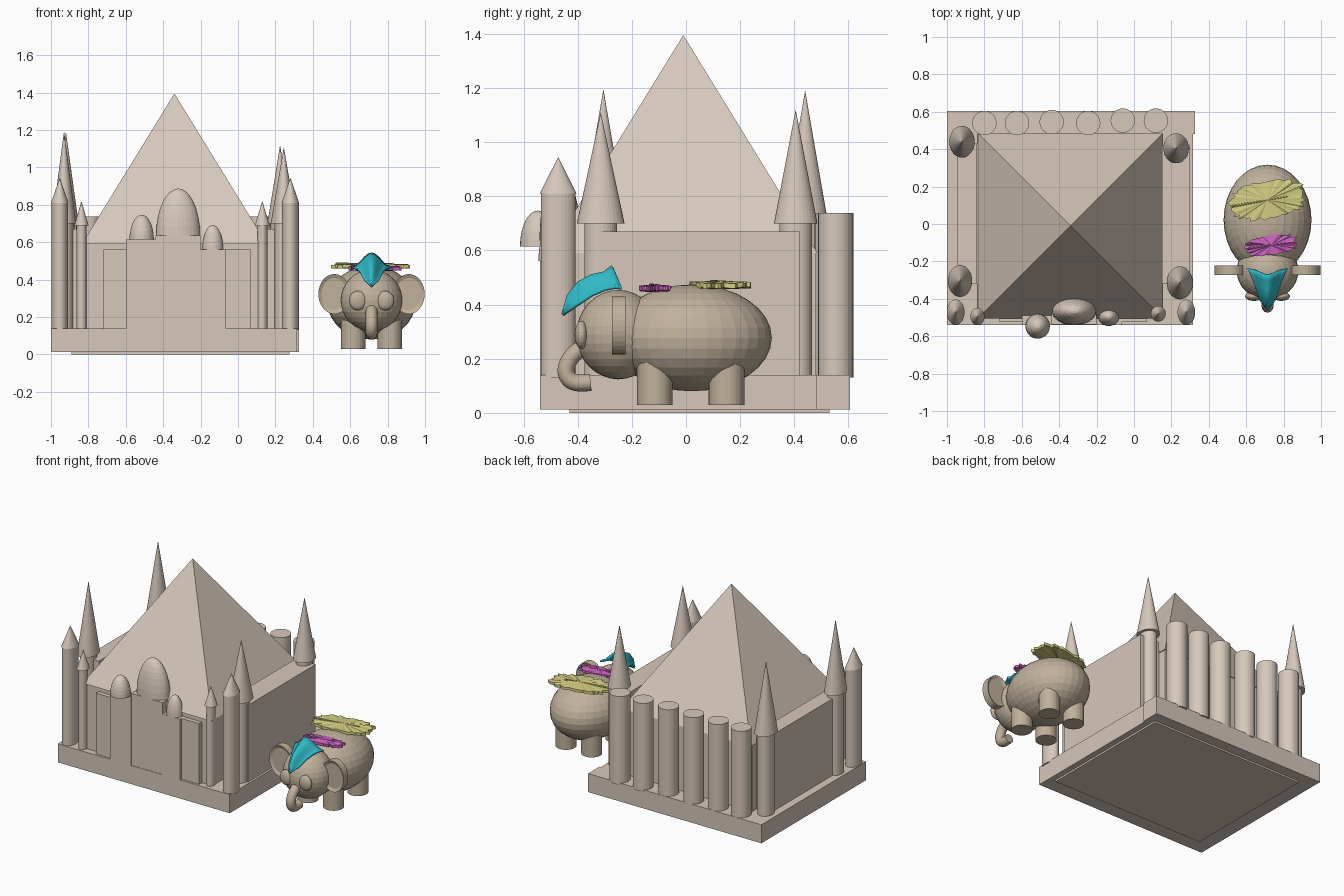
import bpy, bmesh, math, random
from mathutils import Vector, Matrix

if "Cube" in bpy.data.objects:
    bpy.data.objects.remove(bpy.data.objects["Cube"])

random.seed(4)


def mat(name, c):
    m = bpy.data.materials.new(name)
    m.diffuse_color = (*c, 1)
    m.use_nodes = True
    m.node_tree.nodes["Principled BSDF"].inputs["Base Color"].default_value = m.diffuse_color
    return m


STONE = mat("stone", (0.68, 0.58, 0.50))
HIDE = mat("hide", (0.53, 0.44, 0.33))
TEAL = mat("teal", (0.03, 0.50, 0.58))
PINK = mat("magenta", (0.62, 0.13, 0.54))
GOLD = mat("yellow", (0.66, 0.62, 0.22))


def finish(name, bm, m, smooth=False):
    bmesh.ops.recalc_face_normals(bm, faces=bm.faces)
    me = bpy.data.meshes.new(name)
    bm.to_mesh(me)
    bm.free()
    ob = bpy.data.objects.new(name, me)
    bpy.context.collection.objects.link(ob)
    me.materials.append(m)
    if smooth:
        for p in me.polygons:
            p.use_smooth = True
    return ob


def box(name, x0, x1, y0, y1, z0, z1, m=STONE):
    bm = bmesh.new()
    bmesh.ops.create_cube(bm, size=1)
    bmesh.ops.scale(bm, vec=(x1 - x0, y1 - y0, z1 - z0), verts=bm.verts)
    bmesh.ops.translate(bm, vec=((x0 + x1) / 2, (y0 + y1) / 2, (z0 + z1) / 2), verts=bm.verts)
    return finish(name, bm, m)


def cone(name, x, y, z0, z1, rx, ry, top=0.0, m=STONE, segs=32, turn=0):
    bm = bmesh.new()
    bmesh.ops.create_cone(bm, cap_ends=True, segments=segs, radius1=1, radius2=top, depth=z1 - z0)
    bmesh.ops.rotate(bm, matrix=Matrix.Rotation(turn, 3, 'Z'), verts=bm.verts)
    bmesh.ops.remove_doubles(bm, verts=bm.verts, dist=1e-5)
    bmesh.ops.scale(bm, vec=(rx, ry, 1), verts=bm.verts)
    bmesh.ops.translate(bm, vec=(x, y, (z0 + z1) / 2), verts=bm.verts)
    return finish(name, bm, m)


def ball(name, c, r, m=HIDE, half=False):
    bm = bmesh.new()
    bmesh.ops.create_uvsphere(bm, u_segments=32, v_segments=16, radius=1)
    if half:
        geom = bm.verts[:] + bm.edges[:] + bm.faces[:]
        bmesh.ops.bisect_plane(bm, geom=geom, plane_co=(0, 0, 0), plane_no=(0, 0, 1), clear_inner=True)
        bmesh.ops.holes_fill(bm, edges=[e for e in bm.edges if e.is_boundary])
    bmesh.ops.scale(bm, vec=r, verts=bm.verts)
    bmesh.ops.translate(bm, vec=c, verts=bm.verts)
    return finish(name, bm, m)


# Castle base and main hall with pyramid roof
box("base_foot", -0.89, 0.275, -0.43, 0.53, 0.0, 0.02)
box("base_slab", -1.0, 0.315, -0.54, 0.50, 0.012, 0.14)
box("base_back_strip", -1.0, 0.325, 0.48, 0.605, 0.012, 0.14)
box("main_hall", -0.84, 0.15, -0.495, 0.48, 0.13, 0.592)
cone("pyramid_roof", -0.34, -0.01, 0.59, 1.395, 0.495 * 2 ** .5, 0.495 * 2 ** .5, segs=4, turn=math.pi / 4)
box("side_wall_left", -0.945, -0.84, -0.32, 0.43, 0.13, 0.67)
box("side_wall_right", 0.15, 0.30, -0.32, 0.42, 0.13, 0.67)

# Stepped front facade with domes
box("facade", -0.72, 0.07, -0.525, -0.42, 0.13, 0.56)
for i, (x0, x1, y, z) in enumerate([(-0.60, -0.44, -0.54, 0.615), (-0.44, -0.20, -0.537, 0.637),
                                    (-0.20, -0.065, -0.54, 0.56)]):
    box(f"facade_pier_{i}", x0, x1, y, -0.44, 0.13, z)
ball("dome_left", (-0.515, -0.547, 0.615), (0.065, 0.066, 0.132), STONE, True)
ball("dome_centre", (-0.32, -0.465, 0.637), (0.118, 0.076, 0.25), STONE, True)
ball("dome_right", (-0.135, -0.495, 0.56), (0.056, 0.05, 0.132), STONE, True)

# Towers: x, y, shaft top, spire top, shaft radii, spire radii
towers = [(-0.92, 0.44, 0.70, 1.19, 0.05, 0.06, 0.068, 0.085),
          (-0.93, -0.305, 0.70, 1.195, 0.05, 0.06, 0.065, 0.085),
          (0.225, 0.405, 0.70, 1.12, 0.05, 0.06, 0.068, 0.08),
          (0.245, -0.315, 0.70, 1.11, 0.05, 0.06, 0.070, 0.088),
          (-0.953, -0.472, 0.81, 0.945, 0.045, 0.064, 0.047, 0.068),
          (0.280, -0.472, 0.81, 0.945, 0.045, 0.064, 0.047, 0.068),
          (-0.837, -0.495, 0.69, 0.82, 0.027, 0.034, 0.038, 0.046),
          (0.130, -0.480, 0.69, 0.82, 0.027, 0.034, 0.040, 0.042)]
for i, (x, y, z1, z2, a, b, c, d) in enumerate(towers):
    cone(f"tower_shaft_{i}", x, y, 0.13, z1, a, b, 1)
    cone(f"tower_spire_{i}", x, y, z1, z2, c, d)

# Row of rear columns
for i, (x, y) in enumerate([(-0.80, .54), (-0.625, .54), (-0.44, .545), (-0.245, .54), (-0.06, .553), (0.117, .553)]):
    cone(f"rear_column_{i}", x, y, 0.13, 0.738, 0.065, 0.065, 1)

# Elephant body, head, legs
CX = 0.714
ball("elephant_body", (CX, 0.022, 0.277), (0.235, 0.295, 0.197))
ball("elephant_head", (CX, -0.25, 0.289), (0.165, 0.155, 0.165))
for s in (-1, 1):
    for y in (-0.115, 0.15):
        cone("leg", CX + s * 0.098, y, 0.03, 0.19, 0.066, 0.066, 1, HIDE)
    ball("eye", (CX + s * 0.073, -0.386, 0.288), (0.047, 0.025, 0.052))
    # Ear: disc with a raised rim
    bm = bmesh.new()
    bmesh.ops.create_cone(bm, cap_ends=True, segments=32, radius1=1, radius2=1, depth=0.05)
    caps = [f for f in bm.faces if len(f.verts) > 4]
    bmesh.ops.inset_individual(bm, faces=caps, thickness=0.2)
    for f in caps:
        for v in f.verts:
            v.co.z *= 0.6
    bmesh.ops.scale(bm, vec=(0.085, 0.107, 1), verts=bm.verts)
    bmesh.ops.rotate(bm, matrix=Matrix.Rotation(math.pi / 2, 3, 'X'), verts=bm.verts)
    bmesh.ops.translate(bm, vec=(CX + s * 0.199, -0.248, 0.323), verts=bm.verts)
    finish("ear", bm, HIDE)

# Curled trunk swept along a path
path = [(-0.37, .245), (-0.405, .228), (-0.433, .195), (-0.447, .155), (-0.433, .122), (-0.40, .107), (-0.352, .112)]
cu = bpy.data.curves.new("trunk", 'CURVE')
cu.dimensions = '3D'
cu.bevel_depth = 0.031
cu.bevel_resolution = 4
cu.use_fill_caps = True
sp = cu.splines.new('NURBS')
sp.points.add(len(path) - 1)
for p, (y, z) in zip(sp.points, path):
    p.co = (CX, y, z, 1)
sp.order_u = 3
sp.use_endpoint_u = True
sp.resolution_u = 4
cu.materials.append(HIDE)
bpy.context.collection.objects.link(bpy.data.objects.new("trunk", cu))


# Ragged feather pads on the back
def feather(name, c, rx, ry, h, ang, m):
    n = 56
    bm = bmesh.new()
    rim = []
    for i in range(n):
        t = 2 * math.pi * i / n
        k = random.uniform(0.88, 1.06)
        px = math.copysign(abs(math.cos(t)) ** 0.8, math.cos(t)) * rx * k
        py = math.copysign(abs(math.sin(t)) ** 0.7, math.sin(t)) * ry * k
        rim.append((px, py, random.uniform(-0.15, 0.15) * h))
    top = [bm.verts.new((x, y, z + h * 0.35)) for x, y, z in rim]
    bot = [bm.verts.new((x, y, z - h * 0.35)) for x, y, z in rim]
    a, b = bm.verts.new((0, 0, h * 0.6)), bm.verts.new((0, 0, -h * 0.6))
    for i in range(n):
        j = (i + 1) % n
        bm.faces.new((top[i], top[j], a))
        bm.faces.new((bot[j], bot[i], b))
        bm.faces.new((bot[i], bot[j], top[j], top[i]))
    # quill
    q = bmesh.ops.create_cone(bm, cap_ends=True, segments=8, radius1=0.006, radius2=0.003, depth=rx * 1.5)["verts"]
    bmesh.ops.rotate(bm, matrix=Matrix.Rotation(math.pi / 2, 3, 'Y'), verts=q)
    bmesh.ops.translate(bm, vec=(-rx * 0.2, 0, h * 0.5), verts=q)
    bmesh.ops.rotate(bm, matrix=Matrix.Rotation(ang, 3, 'Z'), verts=bm.verts)
    bmesh.ops.translate(bm, vec=c, verts=bm.verts)
    finish(name, bm, m)


feather("feather_large", (0.715, 0.128, 0.472), 0.205, 0.10, 0.026, math.radians(10), GOLD)
feather("feather_small", (0.735, -0.113, 0.460), 0.138, 0.052, 0.024, math.radians(8), PINK)

# Teal headdress: arched sections (ridge y, z, edge y, z, half width)
secs = [(-0.46, .366, -0.46, .365, 0.004), (-0.44, .435, -0.41, .400, 0.042), (-0.40, .485, -0.35, .440, 0.062),
        (-0.35, .512, -0.30, .462, 0.080), (-0.305, .522, -0.262, .470, 0.096), (-0.275, .545, -0.238, .466, 0.110)]
bm = bmesh.new()
N = 12
rows = []
for ry, rz, ey, ez, w in secs:
    row = []
    for i in range(N + 1):
        u = 2 * i / N - 1
        k = math.cos(u * math.pi / 2) ** 2
        row.append(bm.verts.new((CX + w * u, ey + (ry - ey) * k, ez + (rz - ez) * k)))
    rows.append(row)
for r0, r1 in zip(rows, rows[1:]):
    for i in range(N):
        bm.faces.new((r0[i], r0[i + 1], r1[i + 1], r1[i]))
cap = finish("headdress", bm, TEAL, True)
sol = cap.modifiers.new("thickness", 'SOLIDIFY')
sol.thickness = 0.012
sol.offset = -1
